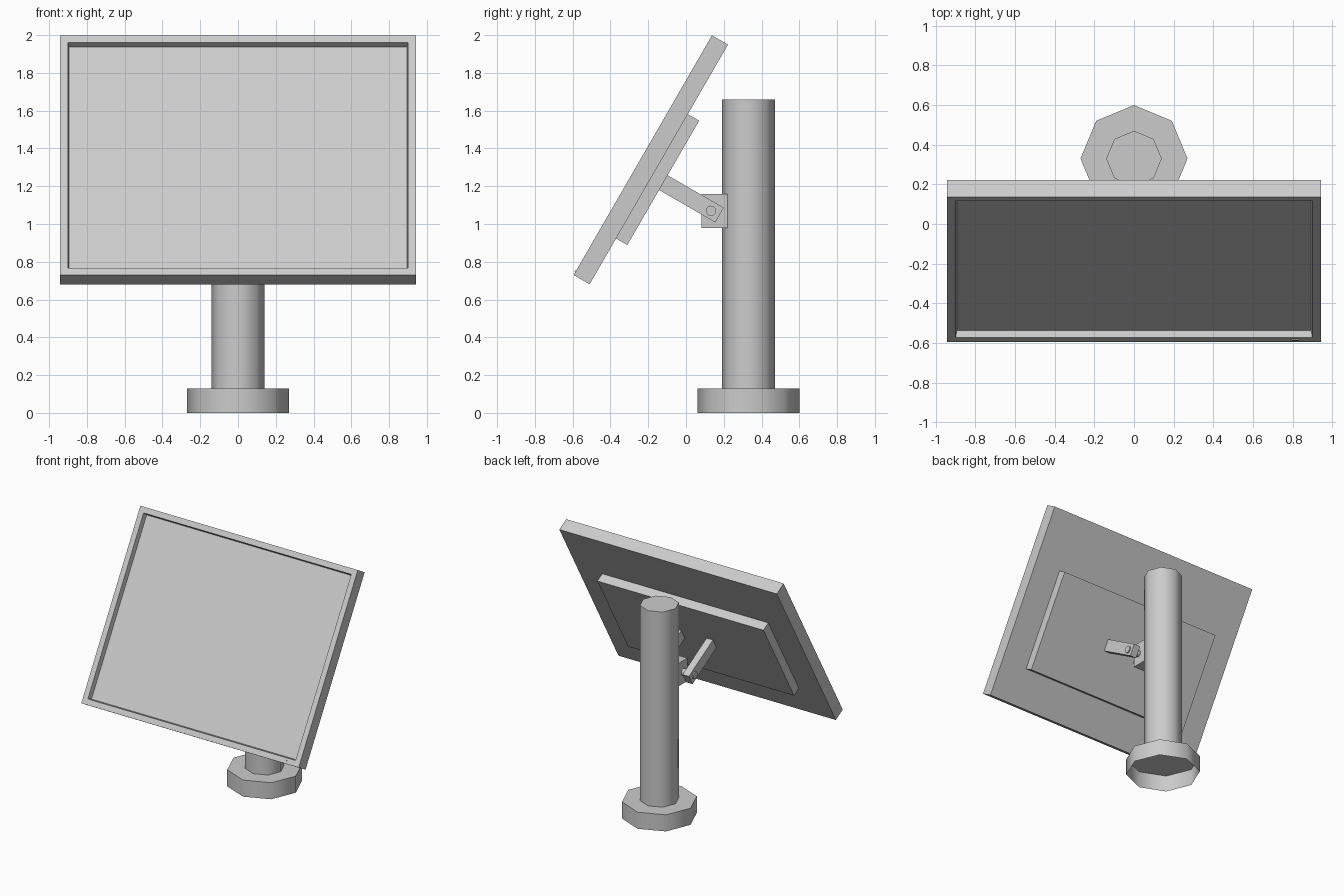
import bpy, bmesh
from math import radians
from mathutils import Matrix, Vector

old = bpy.data.objects.get("Cube")
if old:
    bpy.data.objects.remove(old, do_unlink=True)

grey = bpy.data.materials.new("light_grey")
grey.use_nodes = True
colour = (0.6, 0.6, 0.6, 1)
grey.diffuse_color = colour
grey.node_tree.nodes["Principled BSDF"].inputs["Base Color"].default_value = colour

# Tilted frame of the display: local y runs to the back, z up along the panel
TILT = Matrix.Translation((0, -0.595, 0.73)) @ Matrix.Rotation(radians(-30), 4, 'X')


def finish(name, bm, matrix=None, smooth=False):
    bmesh.ops.recalc_face_normals(bm, faces=bm.faces)
    mesh = bpy.data.meshes.new(name)
    bm.to_mesh(mesh)
    bm.free()
    obj = bpy.data.objects.new(name, mesh)
    bpy.context.collection.objects.link(obj)
    mesh.materials.append(grey)
    if matrix:
        obj.matrix_world = matrix
    if smooth:
        bpy.ops.object.select_all(action='DESELECT')
        obj.select_set(True)
        bpy.context.view_layer.objects.active = obj
        bpy.ops.object.shade_smooth_by_angle(angle=radians(50))
    return obj


def box_mesh(low, high):
    low, high = Vector(low), Vector(high)
    bm = bmesh.new()
    bmesh.ops.create_cube(bm, size=1, matrix=Matrix.Translation((low + high) / 2)
                          @ Matrix.Diagonal((*(high - low), 1)))
    return bm


def box(name, low, high, matrix=None):
    return finish(name, box_mesh(low, high), matrix)


def octagon_post(name, radius, bottom, top):
    # Eight-sided post with a closed top and an open underside
    bm = bmesh.new()
    bmesh.ops.create_cone(bm, cap_ends=True, segments=8, radius1=radius, radius2=radius,
                          depth=top - bottom,
                          matrix=Matrix.Translation((0, 0.33, (top + bottom) / 2)))
    bm.normal_update()
    under = [f for f in bm.faces if f.normal.z < -0.9]
    bmesh.ops.delete(bm, geom=under, context='FACES_ONLY')
    finish(name, bm, smooth=True)


# Stand
octagon_post("base", 0.27, 0, 0.13)
octagon_post("column", 0.14, 0.13, 1.66)

# Display housing with a recessed screen
bm = box_mesh((-0.943, 0, 0), (0.943, 0.098, 1.465))
bm.normal_update()
front = [f for f in bm.faces if f.normal.y < -0.9]
bmesh.ops.inset_region(bm, faces=front, thickness=0.06)
bmesh.ops.inset_region(bm, faces=front, thickness=0.01, depth=-0.037)
finish("display", bm, TILT)

# Power light and rear housing
box("power_light", (0.797, -0.005, 0.02), (0.833, 0, 0.028), TILT)
box("rear_housing", (-0.72, 0.098, 0.28), (0.72, 0.167, 1.04), TILT)

# Hinge: two arms, a block on the column and a pin through them
for side, x in (("right", -0.165), ("left", 0.11)):
    box(side + "_arm", (x, 0.167, 0.616), (x + 0.055, 0.51, 0.706), TILT)
box("hinge_block", (-0.07, 0.083, 0.98), (0.07, 0.225, 1.16))
bm = bmesh.new()
bmesh.ops.create_cone(bm, cap_ends=True, segments=12, radius1=0.027, radius2=0.027, depth=0.35,
                      matrix=Matrix.Translation((0, 0.132, 1.07))
                      @ Matrix.Rotation(radians(90), 4, 'Y'))
finish("hinge_pin", bm, smooth=True)
